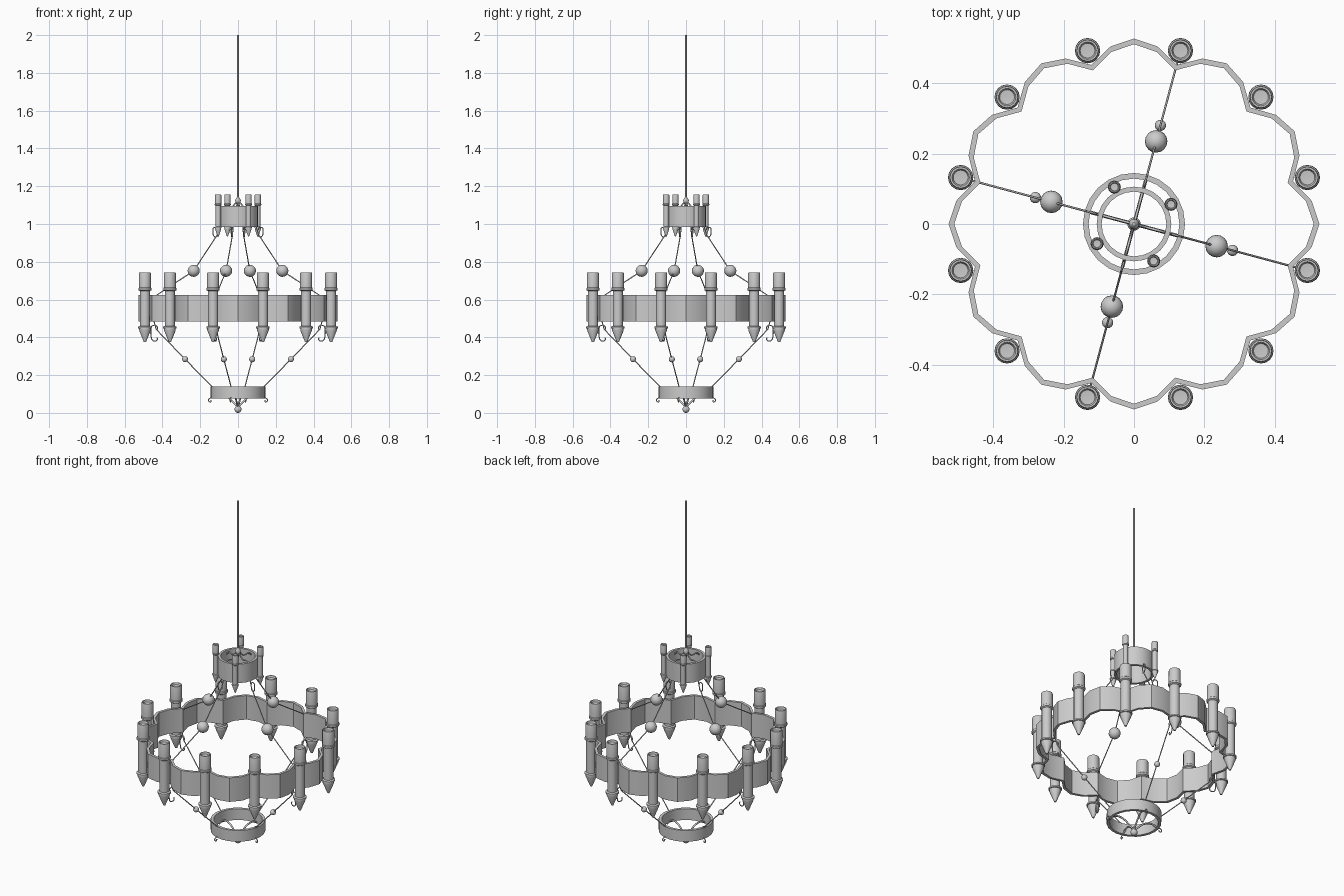
import bpy, bmesh
from math import sin, cos, pi, radians

if "Cube" in bpy.data.objects:
    bpy.data.objects.remove(bpy.data.objects["Cube"])

ARMS = [radians(a) for a in (75, 165, 255, 345)]


def finish(name, bm, smooth=True):
    bmesh.ops.remove_doubles(bm, verts=bm.verts, dist=1e-5)
    bmesh.ops.recalc_face_normals(bm, faces=bm.faces)
    me = bpy.data.meshes.new(name)
    bm.to_mesh(me)
    bm.free()
    ob = bpy.data.objects.new(name, me)
    bpy.context.collection.objects.link(ob)
    if smooth:
        bpy.ops.object.select_all(action='DESELECT')
        ob.select_set(True)
        bpy.context.view_layer.objects.active = ob
        bpy.ops.object.shade_smooth_by_angle(angle=radians(35))
    return ob


def lathe(name, profile, x=0, y=0, seg=16):
    """Spin an (r, z) profile about a vertical axis at x, y."""
    bm = bmesh.new()
    vs = [bm.verts.new((r, 0, z)) for r, z in profile]
    es = [bm.edges.new(p) for p in zip(vs, vs[1:])]
    bmesh.ops.spin(bm, geom=vs + es, cent=(0, 0, 0), axis=(0, 0, 1),
                   angle=2 * pi, steps=seg, use_merge=True)
    bmesh.ops.translate(bm, verts=bm.verts, vec=(x, y, 0))
    return finish(name, bm)


def band(name, radii, thick, z0, z1):
    """Closed wall following a list of radii spread evenly round the axis."""
    bm = bmesh.new()
    n = len(radii)
    loops = []
    for i, r in enumerate(radii):
        a = 2 * pi * i / n
        loops.append([bm.verts.new((q * cos(a), q * sin(a), z))
                      for q, z in ((r, z0), (r, z1), (r - thick, z1), (r - thick, z0))])
    for i in range(n):
        a, b = loops[i], loops[(i + 1) % n]
        for k in range(4):
            bm.faces.new((a[k], b[k], b[(k + 1) % 4], a[(k + 1) % 4]))
    return finish(name, bm)


def ball(name, r, loc):
    bm = bmesh.new()
    bmesh.ops.create_uvsphere(bm, u_segments=16, v_segments=10, radius=r)
    bmesh.ops.translate(bm, verts=bm.verts, vec=loc)
    return finish(name, bm)


def wire(name, pts, angle, r=0.003, curved=False):
    """Thin rod through (radius, z) points in the vertical plane at angle."""
    cu = bpy.data.curves.new(name, 'CURVE')
    cu.dimensions = '3D'
    cu.bevel_depth = r
    cu.bevel_resolution = 1
    cu.use_fill_caps = True
    cu.resolution_u = 4
    co = [(p * cos(angle), p * sin(angle), z) for p, z in pts]
    if curved:
        sp = cu.splines.new('BEZIER')
        sp.bezier_points.add(len(co) - 1)
        for bp, c in zip(sp.bezier_points, co):
            bp.co = c
            bp.handle_left_type = bp.handle_right_type = 'AUTO'
    else:
        sp = cu.splines.new('POLY')
        sp.points.add(len(co) - 1)
        for p, c in zip(sp.points, co):
            p.co = (*c, 1)
    ob = bpy.data.objects.new(name, cu)
    bpy.context.collection.objects.link(ob)
    bpy.ops.object.select_all(action='DESELECT')
    ob.select_set(True)
    bpy.context.view_layer.objects.active = ob
    bpy.ops.object.convert(target='MESH')
    return ob


# Scalloped main band, upper band and lower band
band("main_band", [0.527, 0.509, 0.468, 0.509] * 12, 0.016, 0.485, 0.625)
band("upper_band", [0.106] * 24, 0.014, 0.985, 1.095)
band("lower_band", [0.145] * 24, 0.016, 0.075, 0.14)

# Twelve large lamps around the main band
LAMP = [(0, 0.375), (0.006, 0.375), (0.031, 0.437), (0.031, 0.446), (0.036, 0.448),
        (0.036, 0.456), (0.027, 0.46), (0.027, 0.645), (0.035, 0.65), (0.035, 0.66),
        (0.032, 0.663), (0.032, 0.738), (0.03, 0.744), (0.025, 0.744),
        (0.021, 0.734), (0, 0.732)]
for i in range(12):
    a = radians(15 + 30 * i)
    lathe(f"lamp_{i}", LAMP, 0.51 * cos(a), 0.51 * sin(a))

# Four small lamps around the upper band
SMALL = [(r * 0.52, 0.935 + (z - 0.375) * 0.6) for r, z in LAMP]
for i in range(4):
    a = radians(28 + 90 * i)
    lathe(f"small_lamp_{i}", SMALL, 0.119 * cos(a), 0.119 * sin(a), 12)

# Ceiling rod with collar, bottom finial
lathe("ceiling_rod", [(0, 1.09), (0.006, 1.09), (0.006, 2.0), (0, 2.0)], seg=10)
lathe("rod_collar", [(0.006, 1.1), (0.014, 1.115), (0.015, 1.125), (0.008, 1.14), (0.006, 1.142)])
ball("finial_ball", 0.019, (0, 0, 0.019))
lathe("finial_neck", [(0, 0.03), (0.01, 0.032), (0.007, 0.05), (0, 0.055)], seg=10)

# Hook outline, placed under the main band and under the upper band
HOOK = [(-0.018, 0.02), (-0.016, 0.036), (0, 0.042), (0.015, 0.033), (0.018, 0.012),
        (0.016, -0.018), (0.01, -0.036), (-0.006, -0.042), (-0.018, -0.034), (-0.016, -0.022)]

for i, a in enumerate(ARMS):
    # Hanging wires with beads
    wire(f"upper_wire_{i}", [(0.1, 0.985), (0.112, 0.945), (0.243, 0.752), (0.475, 0.605)], a)
    wire(f"lower_wire_{i}", [(0.462, 0.49), (0.448, 0.442), (0.29, 0.284), (0.14, 0.137)], a)
    ball(f"large_bead_{i}", 0.032, (0.243 * cos(a), 0.243 * sin(a), 0.752))
    ball(f"small_bead_{i}", 0.016, (0.29 * cos(a), 0.29 * sin(a), 0.284))
    # Scroll hooks
    wire(f"main_hook_{i}", [(0.46 + u, 0.422 + v) for u, v in HOOK], a, 0.003, True)
    wire(f"upper_hook_{i}", [(0.125 + u * 0.7, 0.957 + v * 0.6) for u, v in HOOK], a, 0.003, True)
    # Curved spokes of the upper and lower bands
    wire(f"top_spoke_{i}", [(0.098, 1.07), (0.07, 1.09), (0.04, 1.087),
                            (0.018, 1.105), (0.004, 1.125)], a, 0.004, True)
    wire(f"bottom_spoke_{i}", [(0.135, 0.08), (0.1, 0.095), (0.06, 0.085), (0.03, 0.06),
                               (0.004, 0.035)], a, 0.005, True)
    wire(f"bottom_curl_{i}", [(0.138, 0.08), (0.152, 0.078), (0.161, 0.07), (0.158, 0.06),
                              (0.148, 0.06), (0.147, 0.067)], a, 0.003, True)
